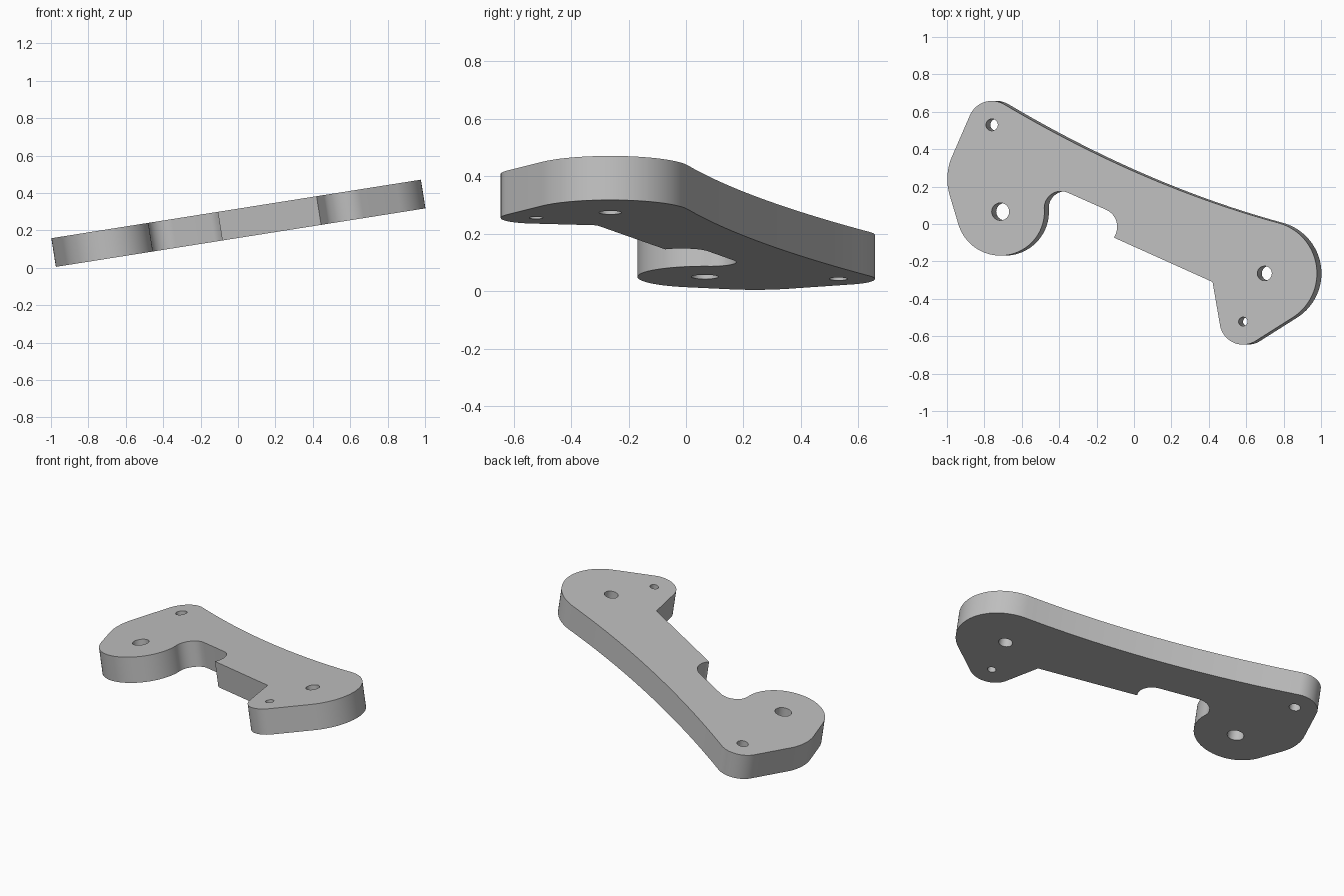
import bpy
from math import sin, cos, radians
from mathutils import Vector

if "Cube" in bpy.data.objects:
    bpy.data.objects.remove(bpy.data.objects["Cube"], do_unlink=True)

TILT = radians(9)
THICK = 0.155
TOP_MID = 0.316   # height of the top face above the origin


def arc(centre, radius, start, end, steps=24):
    """Points along an arc, angles in degrees."""
    angles = [radians(start + (end - start) * i / steps) for i in range(steps + 1)]
    return [(centre[0] + radius * cos(a), centre[1] + radius * sin(a)) for a in angles]


def sweep(a, b, c, steps=32):
    """Inner points of a quadratic curve from a to c with control b."""
    a, b, c = Vector(a), Vector(b), Vector(c)
    ts = [i / steps for i in range(1, steps)]
    return [tuple(a * (1 - t) ** 2 + b * 2 * t * (1 - t) + c * t * t) for t in ts]


# Outline, counter-clockwise from the back corner
outline = arc((-0.76, 0.53), 0.128, 60, 158)         # back corner
outline += arc((-0.693, 0.24), 0.305, 158, 196)      # blunt side corner
outline += arc((-0.714, 0.066), 0.235, 196, 360, 48) # large rounded lobe
outline += arc((-0.39, 0.085), 0.09, 180, 66)        # inner fillet
outline += arc((-0.19, -0.015), 0.1, 66, -35)        # round notch end
outline += [(0.42, -0.31)]                           # inner corner
outline += arc((0.583, -0.52), 0.125, 188, 302)      # front corner
outline += arc((0.698, -0.264), 0.28, 302, 435, 48)  # wide end
outline += sweep(outline[-1], (0.037, 0.206), outline[0])  # hollow back edge

# Bolt holes: centre and radius
holes = [((-0.76, 0.53), 0.032), ((-0.714, 0.066), 0.047),
         ((0.698, -0.264), 0.039), ((0.583, -0.522), 0.024)]
loops = [outline] + [arc(c, r, 0, 345, 23) for c, r in holes]

# Filled flat profile extruded to the plate thickness
curve = bpy.data.curves.new("bracket_plate", "CURVE")
curve.dimensions = "2D"
curve.fill_mode = "BOTH"
curve.extrude = THICK / 2
for points in loops:
    spline = curve.splines.new("POLY")
    spline.points.add(len(points) - 1)
    for p, (x, y) in zip(spline.points, points):
        p.co = (x / cos(TILT), y, 0, 1)
    spline.use_cyclic_u = True

plate = bpy.data.objects.new("bracket_plate", curve)
bpy.context.collection.objects.link(plate)
bpy.ops.object.select_all(action="DESELECT")
plate.select_set(True)
bpy.context.view_layer.objects.active = plate
bpy.ops.object.convert(target="MESH")
plate = bpy.context.view_layer.objects.active

# Weld the caps to the walls and face everything outward
bpy.ops.object.mode_set(mode="EDIT")
bpy.ops.mesh.select_all(action="SELECT")
bpy.ops.mesh.remove_doubles(threshold=0.0003)
bpy.ops.mesh.normals_make_consistent(inside=False)
bpy.ops.object.mode_set(mode="OBJECT")
bpy.ops.object.shade_smooth_by_angle(angle=radians(30))

# Tilt the plate about its top face
plate.rotation_euler = (0, -TILT, 0)
plate.location = (sin(TILT) * THICK / 2, 0, TOP_MID - cos(TILT) * THICK / 2)

# Plain grey
grey = bpy.data.materials.new("plain_grey")
grey.use_nodes = True
colour = (0.52, 0.52, 0.52, 1)
grey.diffuse_color = colour
grey.node_tree.nodes["Principled BSDF"].inputs["Base Color"].default_value = colour
plate.data.materials.clear()
plate.data.materials.append(grey)
